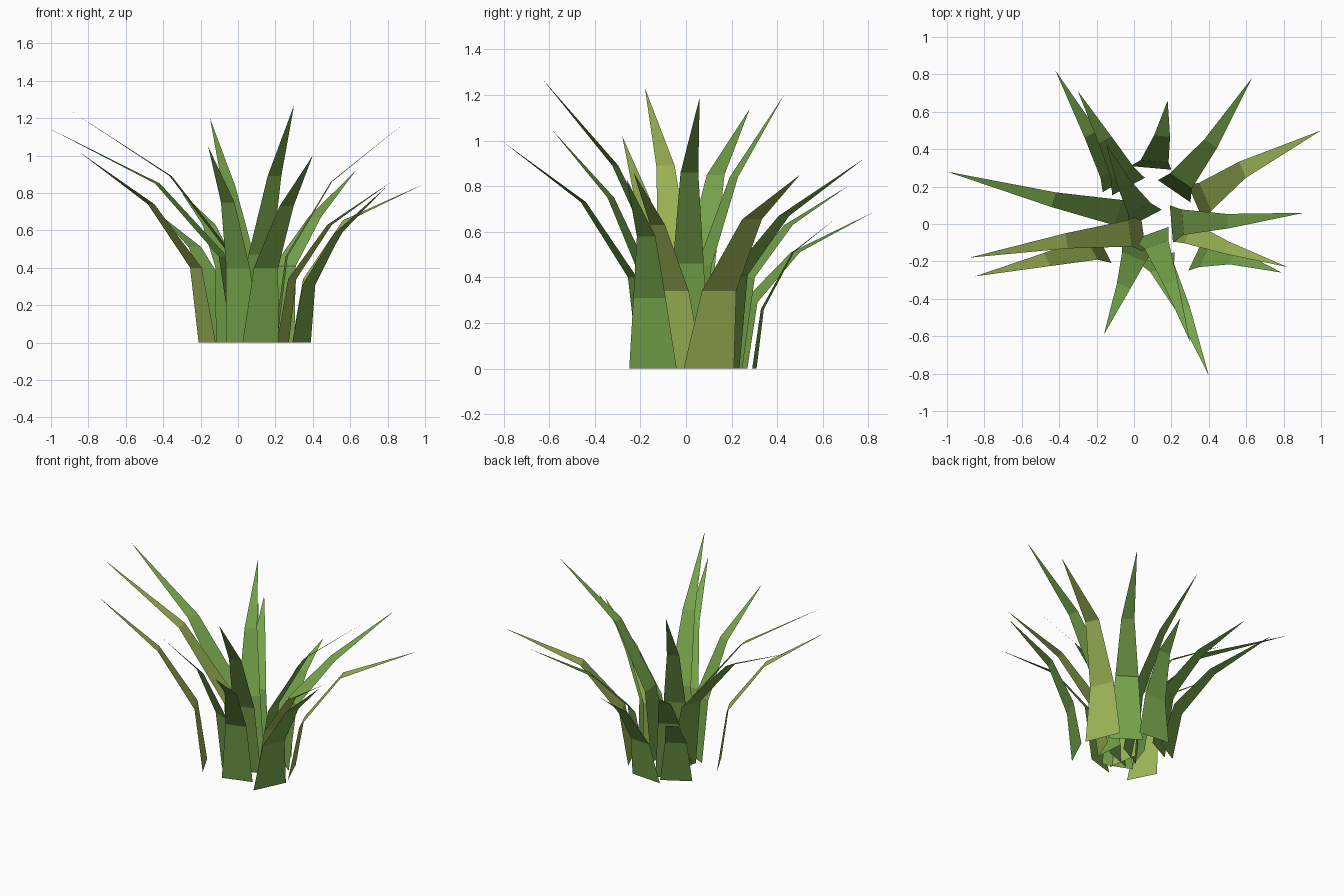
import bpy
from math import radians
from mathutils import Vector, Matrix


def material(name, color):
    m = bpy.data.materials.new(name)
    m.diffuse_color = color
    return m


GREEN = material("leaf_green", (0.18, 0.37, 0.07, 1))
OLIVE = material("leaf_olive", (0.34, 0.47, 0.095, 1))


def blade(name, width, mat, base, low, bend, tip, twist=0):
    """Flat tapering ribbon: three cross edges and a pointed tip."""
    pts = [Vector((base[0], base[1], 0)), Vector(low), Vector(bend), Vector(tip)]
    out = pts[3] - pts[0]
    side = Matrix.Rotation(radians(twist), 3, 'Z') @ Vector((-out.y, out.x, 0)).normalized()
    verts = []
    for p, k in zip(pts, (1.0, 0.68, 0.39)):
        verts += [p - side * width * k / 2, p + side * width * k / 2]
    verts.append(pts[3])
    faces = [(0, 2, 3, 1), (2, 4, 5, 3), (4, 6, 5)]
    me = bpy.data.meshes.new(name)
    me.from_pydata(verts, [], faces)
    me.materials.append(mat)
    bpy.context.collection.objects.link(bpy.data.objects.new(name, me))


# Front blades
blade("front_blade_right", 0.20, GREEN, (0.12, -0.18), (0.15, -0.235, 0.40), (0.26, -0.45, 0.73), (0.40, -0.81, 1.00), -7)
blade("front_blade_tall", 0.20, GREEN, (0.09, -0.05), (0.12, -0.11, 0.47), (0.195, -0.31, 0.89), (0.30, -0.63, 1.27))
blade("front_blade_left", 0.20, GREEN, (0.03, -0.12), (0.0, -0.175, 0.40), (-0.055, -0.33, 0.75), (-0.16, -0.59, 1.05))

# Left blades
blade("left_blade_low", 0.20, OLIVE, (-0.165, -0.12), (-0.225, -0.13, 0.40), (-0.465, -0.19, 0.74), (-0.85, -0.28, 1.02), 14)
blade("left_blade_tall", 0.21, OLIVE, (0.05, -0.05), (-0.02, -0.05, 0.45), (-0.36, -0.09, 0.89), (-0.88, -0.18, 1.23))
blade("left_blade_rear", 0.21, GREEN, (0.0, 0.04), (-0.08, 0.06, 0.46), (-0.43, 0.13, 0.85), (-1.0, 0.28, 1.14), -5)

# Right blades
blade("right_blade_front", 0.23, GREEN, (0.34, -0.145), (0.38, -0.16, 0.31), (0.53, -0.175, 0.58), (0.79, -0.26, 0.83), -11)
blade("right_blade_low", 0.18, OLIVE, (0.24, -0.01), (0.29, -0.045, 0.34), (0.49, -0.125, 0.63), (0.82, -0.23, 0.86))
blade("right_blade_tall", 0.20, GREEN, (0.20, 0.0), (0.26, 0.01, 0.46), (0.50, 0.015, 0.86), (0.91, 0.06, 1.19))
blade("right_blade_rear", 0.24, OLIVE, (0.335, 0.10), (0.38, 0.145, 0.34), (0.58, 0.29, 0.655), (1.0, 0.50, 0.85), -8)

# Back blades
blade("back_blade_right", 0.21, GREEN, (0.215, 0.175), (0.25, 0.23, 0.41), (0.41, 0.43, 0.67), (0.63, 0.78, 0.92))
blade("back_blade_middle", 0.22, GREEN, (0.09, 0.30), (0.11, 0.335, 0.26), (0.15, 0.47, 0.51), (0.18, 0.66, 0.66), 9)
blade("back_blade_inner", 0.20, GREEN, (-0.03, 0.20), (-0.06, 0.27, 0.40), (-0.155, 0.45, 0.63), (-0.30, 0.71, 0.80))
blade("back_blade_left", 0.20, GREEN, (-0.08, 0.22), (-0.12, 0.28, 0.29), (-0.23, 0.48, 0.51), (-0.42, 0.82, 0.685))
blade("centre_blade_tall", 0.20, GREEN, (0.06, 0.03), (0.03, 0.08, 0.45), (-0.05, 0.21, 0.84), (-0.15, 0.43, 1.20))
